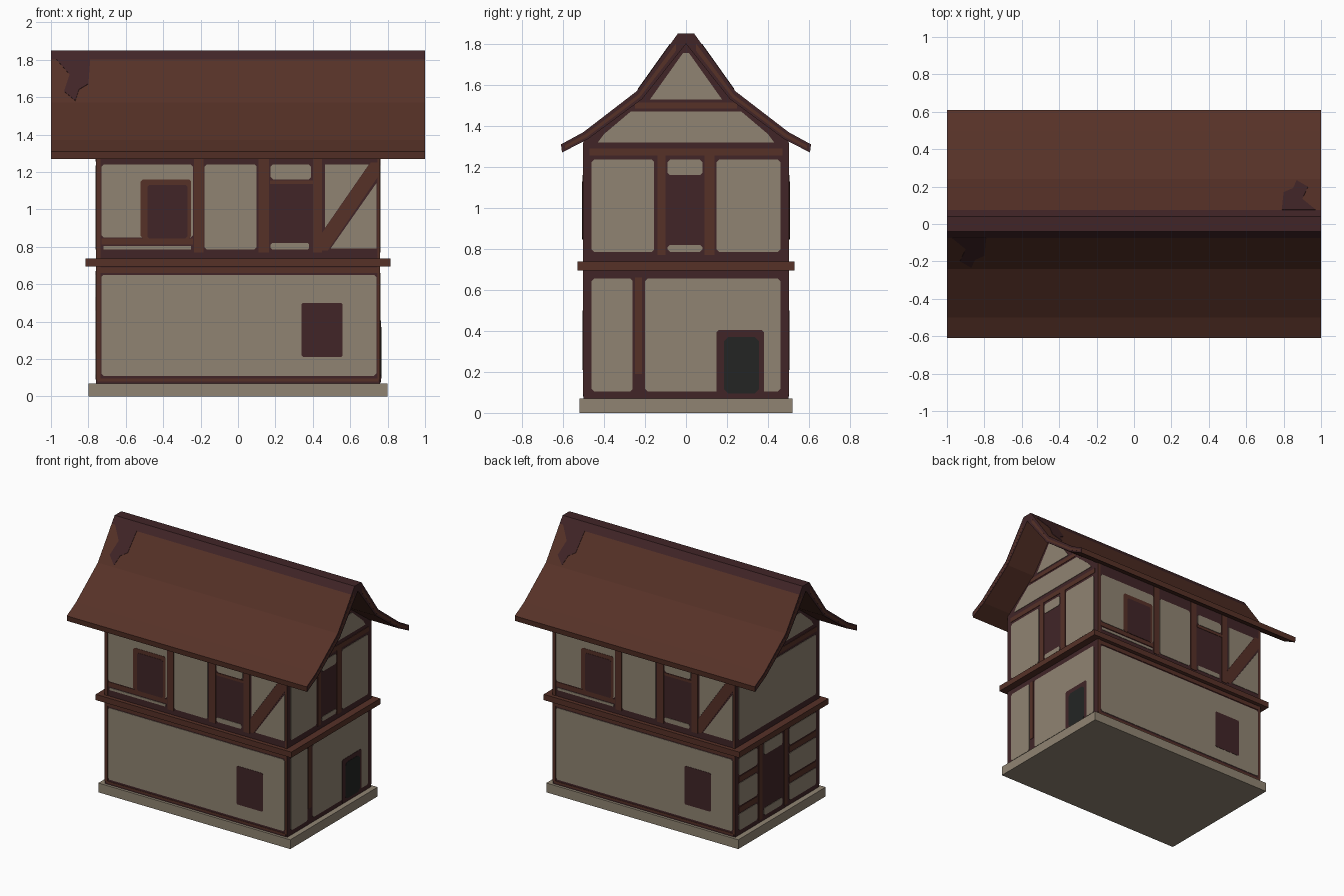
import bpy, bmesh, math

if "Cube" in bpy.data.objects:
    bpy.data.objects.remove(bpy.data.objects["Cube"])


def mat(name, rgb):
    m = bpy.data.materials.new(name)
    lin = [((c / 255 + 0.055) / 1.055) ** 2.4 for c in rgb]
    m.diffuse_color = (*lin, 1)
    m.use_nodes = True
    m.node_tree.nodes["Principled BSDF"].inputs["Base Color"].default_value = m.diffuse_color
    return m


PLASTER = mat("plaster", (144, 132, 114))
BROWN = mat("brown timber", (86, 49, 39))
PURPLE = mat("dark timber", (65, 37, 39))
DARK = mat("door black", (35, 37, 36))

WX, WY = 0.76, 0.5      # wall half sizes


def prism(name, a, b, mats):
    """Solid between two matching outlines."""
    bm = bmesh.new()
    va = [bm.verts.new(p) for p in a]
    vb = [bm.verts.new(p) for p in b]
    n = len(a)
    bm.faces.new(va)
    bm.faces.new(vb[::-1])
    for i in range(n):
        j = (i + 1) % n
        bm.faces.new((va[i], vb[i], vb[j], va[j]))
    bmesh.ops.recalc_face_normals(bm, faces=bm.faces)
    me = bpy.data.meshes.new(name)
    bm.to_mesh(me)
    bm.free()
    for m in mats:
        me.materials.append(m)
    ob = bpy.data.objects.new(name, me)
    bpy.context.collection.objects.link(ob)
    return ob


def block(name, x, y, z0, z1, m):
    c = [(-x, -y), (x, -y), (x, y), (-x, y)]
    return prism(name, [(*p, z0) for p in c], [(*p, z1) for p in c], [m])


def extrude_x(name, prof, x, mats):
    return prism(name, [(-x, *p) for p in prof], [(x, *p) for p in prof], mats)


SIDES = {
    "front": lambda u, v, d: (u, -WY - d, v),
    "back": lambda u, v, d: (-u, WY + d, v),
    "right": lambda u, v, d: (WX + d, u, v),
    "left": lambda u, v, d: (-WX - d, -u, v),
}


def plate(side, name, pts, m, d=0.003):
    f = SIDES[side]
    prism(f"{side}_{name}", [f(u, v, d) for u, v in pts], [f(u, v, -0.001) for u, v in pts], [m])


def rect(side, name, u0, u1, v0, v1, m, d=0.003, c=0.0):
    """Rectangular plate with optional clipped corners."""
    pts = [(u0, v0), (u1, v0), (u1, v1), (u0, v1)]
    if c:
        pts = [(u0 + c, v0), (u1 - c, v0), (u1, v0 + c), (u1, v1 - c),
               (u1 - c, v1), (u0 + c, v1), (u0, v1 - c), (u0, v0 + c)]
    plate(side, name, pts, m, d)


def panel(side, *r):
    rect(side, "plaster_panel", *r, PLASTER, 0.003, 0.012)


# Plinth, timber-coloured wall core, projecting floor belt
block("plinth", 0.80, 0.52, 0, 0.07, PLASTER)
half = [(0.5, 0.07), (0.5, 1.34), (0.225, 1.55)]
extrude_x("wall_core", half + [(0, 1.81)] + [(-y, z) for y, z in half[::-1]], WX, [PURPLE])
block("floor_belt", 0.815, 0.53, 0.695, 0.738, BROWN)

# Long walls: the back is the front turned half round
for s in ("front", "back"):
    panel(s, -0.73, 0.74, 0.11, 0.65)
    rect(s, "ground_window", 0.34, 0.56, 0.21, 0.50, PURPLE, 0.005, 0.008)
    rect(s, "sill_beam", -0.75, 0.75, 0.08, 0.095, BROWN)
    rect(s, "belt_beam", -0.75, 0.75, 0.66, 0.69, BROWN)
    for u0, u1 in ((-0.235, -0.185), (0.11, 0.165), (0.40, 0.45)):
        rect(s, "upper_post", u0, u1, 0.77, 1.32, BROWN)
    for u0, u1 in ((-0.76, -0.735), (0.745, 0.76)):
        rect(s, "corner_post", u0, u1, 0.09, 1.32, BROWN)
    # left bay with framed window
    panel(s, -0.73, -0.24, 0.85, 1.24)
    rect(s, "plaster_strip", -0.72, -0.25, 0.785, 0.803, PLASTER)
    rect(s, "window_sill", -0.73, -0.24, 0.812, 0.845, BROWN)
    rect(s, "window_frame", -0.52, -0.25, 0.845, 1.16, BROWN, 0.005, 0.012)
    rect(s, "upper_window", -0.485, -0.27, 0.845, 1.13, PURPLE, 0.007, 0.01)
    # middle bays
    panel(s, -0.18, 0.10, 0.785, 1.24)
    rect(s, "plaster_above_window", 0.175, 0.39, 1.16, 1.24, PLASTER, 0.003, 0.012)
    rect(s, "plaster_below_window", 0.175, 0.38, 0.785, 0.82, PLASTER, 0.003, 0.008)
    rect(s, "window_lintel", 0.17, 0.40, 1.135, 1.155, BROWN)
    # braced bay
    plate(s, "brace", [(0.44, 0.78), (0.48, 0.78), (0.745, 1.17), (0.745, 1.25), (0.71, 1.25), (0.44, 0.86)], BROWN, 0.002)
    plate(s, "plaster_upper_triangle", [(0.465, 0.90), (0.70, 1.24), (0.465, 1.24)], PLASTER)
    plate(s, "plaster_lower_triangle", [(0.495, 0.79), (0.74, 0.79), (0.74, 1.14)], PLASTER)

# Gables, same on both ends
for s in ("right", "left"):
    rect(s, "eave_beam", -0.47, 0.47, 1.255, 1.29, BROWN)
    rect(s, "collar_beam", -0.25, 0.25, 1.485, 1.515, BROWN)
    plate(s, "gable_plaster", [(-0.43, 1.32), (0.43, 1.32), (0.40, 1.36), (0.27, 1.47),
                               (-0.27, 1.47), (-0.40, 1.36)], PLASTER)
    plate(s, "gable_peak_plaster", [(-0.175, 1.53), (0.175, 1.53), (0.015, 1.755), (-0.015, 1.755)], PLASTER)

# Right side: doorway and upper window bay
panel("right", -0.46, -0.26, 0.105, 0.655)
panel("right", -0.20, 0.46, 0.105, 0.655)
rect("right", "ground_post", -0.25, -0.215, 0.19, 0.66, BROWN)
rect("right", "door_frame", 0.15, 0.38, 0.075, 0.405, PURPLE, 0.005, 0.01)
rect("right", "door", 0.185, 0.355, 0.095, 0.37, DARK, 0.007, 0.02)
for u0, u1 in ((-0.46, -0.155), (0.15, 0.46)):
    panel("right", u0, u1, 0.785, 1.235)
for v0, v1 in ((0.785, 0.82), (1.16, 1.235)):
    panel("right", -0.09, 0.08, v0, v1)
for u0, u1 in ((-0.14, -0.10), (0.09, 0.14)):
    rect("right", "upper_post", u0, u1, 0.77, 1.255, BROWN)

# Left side: plain upper storey, ground storey divided by posts and rails
panel("left", -0.46, 0.46, 0.785, 1.235)
for u0, u1 in ((-0.46, -0.24), (0.14, 0.46)):
    for v0, v1 in ((0.105, 0.23), (0.29, 0.46), (0.52, 0.65)):
        panel("left", u0, u1, v0, v1)
for v0, v1 in ((0.105, 0.16), (0.56, 0.65)):
    panel("left", -0.16, 0.06, v0, v1)
for u0, u1 in ((-0.22, -0.18), (0.08, 0.12)):
    rect("left", "ground_post", u0, u1, 0.09, 0.67, BROWN)
for u0, u1 in ((-0.46, -0.24), (0.14, 0.46)):
    for v in (0.24, 0.47):
        rect("left", "ground_rail", u0, u1, v, v + 0.04, BROWN)

# Roof: curved slab with a flat ridge, dark along the ridge and on the ends
outer = [(0.61, 1.31), (0.5, 1.37), (0.24, 1.57), (0.076, 1.80), (0.04, 1.85)]
inner = [(0.215, 1.53), (0.48, 1.335), (0.605, 1.27)]
flip = lambda pts: [(-y, z) for y, z in pts[::-1]]
roof = extrude_x("roof", outer + flip(outer) + flip(inner) + [(0, 1.80)] + inner, 1.0, [BROWN, PURPLE])
for p in roof.data.polygons:
    ridge = p.center.z > 1.81 and p.normal.z > 0
    p.material_index = 1 if ridge or abs(p.normal.x) > 0.9 else 0

# Brown bargeboard faces on the roof ends
for sx in (-1, 1):
    for sy in (-1, 1):
        pts = [(0.05, 1.80), (0.235, 1.55), (0.49, 1.36), (0.59, 1.305), (0.59, 1.29), (0.485, 1.345), (0.225, 1.54), (0.05, 1.765)]
        prism("bargeboard", [(sx * 0.998, sy * y, z) for y, z in pts], [(sx * 1.0005, sy * y, z) for y, z in pts], [BROWN])

# Weathered patches near the ridge, one per slope
patch = [(-0.97, 1.80), (-0.79, 1.80), (-0.80, 1.67), (-0.85, 1.64), (-0.87, 1.58), (-0.93, 1.63), (-0.90, 1.72)]
for s in (1, -1):
    on = lambda d: [(s * x, -s * (0.24 - (z - 1.57) / 1.4024 + d), z + d * 0.7) for x, z in patch]
    prism("roof_patch", on(0.002), on(-0.002), [PURPLE])
